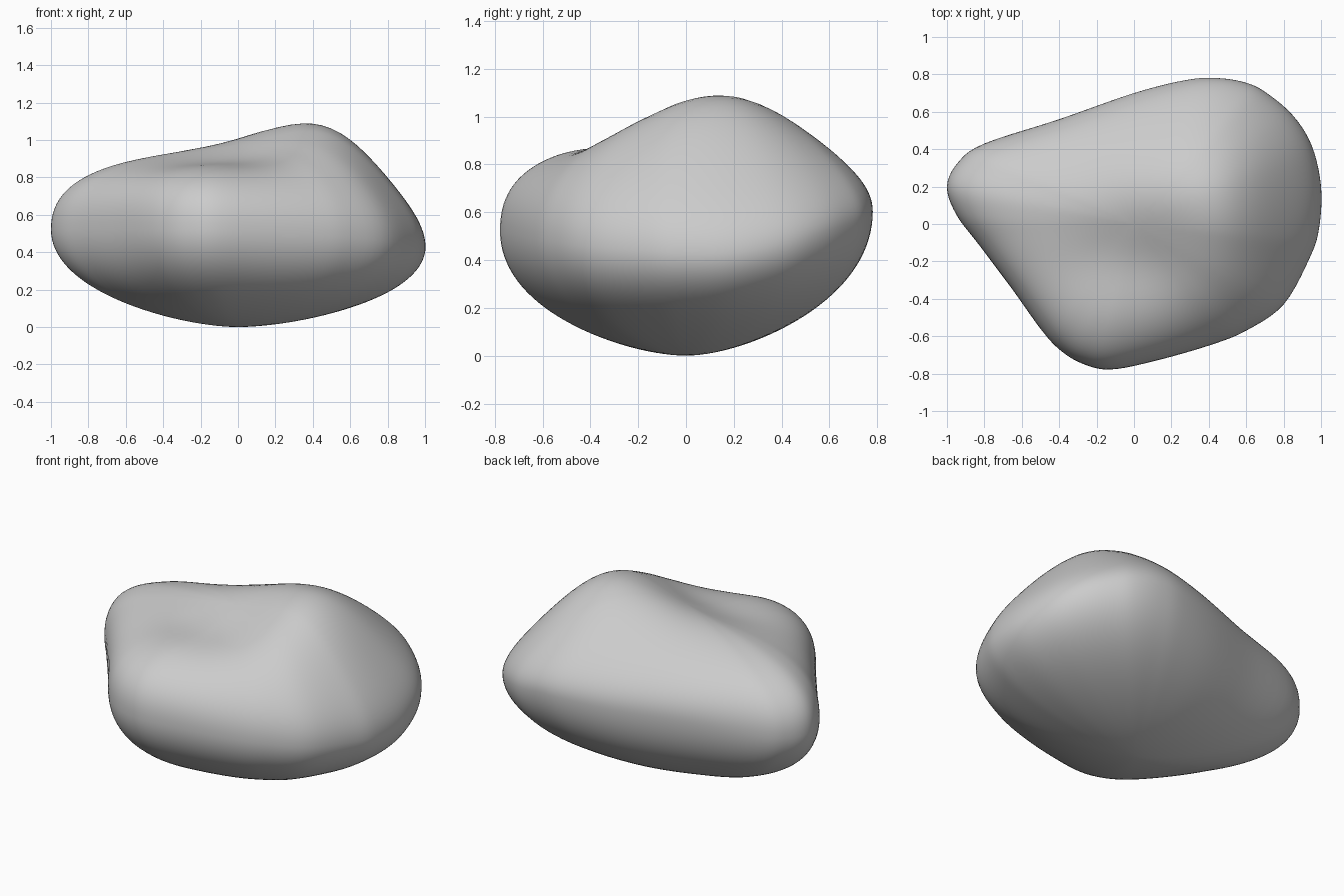
import bpy, bmesh, math

if "Cube" in bpy.data.objects:
    bpy.data.objects.remove(bpy.data.objects["Cube"])

# Widest outline of the boulder: x, y, height, roundness of the shoulder above
OUTLINE = [
    (-1.0, .20, .52, 2.25), (-.94, .33, .52, 2.2), (-.80, .43, .53, 2.2),
    (-.40, .56, .56, 2.15), (.0, .70, .58, 2.15), (.28, .77, .60, 2.1),
    (.45, .78, .60, 2.1), (.60, .755, .58, 2.08), (.71, .70, .56, 2.06),
    (.85, .58, .52, 2.0), (.95, .42, .47, 2.0), (1.0, .20, .43, 2.0),
    (.99, -.02, .43, 2.03), (.94, -.18, .44, 2.05), (.80, -.43, .46, 2.1),
    (.60, -.57, .48, 2.15), (.40, -.65, .49, 2.2), (.10, -.735, .51, 2.3),
    (-.13, -.778, .52, 2.35), (-.28, -.745, .52, 2.4), (-.40, -.67, .52, 2.4),
    (-.50, -.56, .52, 2.45), (-.65, -.35, .52, 2.5), (-.83, -.11, .52, 2.4),
    (-.95, .05, .52, 2.3),
]
STEPS, RINGS = 5, 30


def spline(a, b, c, d, t):
    """Catmull-Rom interpolation of each component."""
    return [.5 * (2 * q + (r - p) * t + (2 * p - 5 * q + 4 * r - s) * t * t
                  + (3 * q - p - 3 * r + s) * t ** 3)
            for p, q, r, s in zip(a, b, c, d)]


def bump(x, y, cx, cy, sx, sy):
    return math.exp(-((x - cx) / sx) ** 2 / 2 - ((y - cy) / sy) ** 2 / 2)


def top_height(x, y):
    """Sloping top: hump on the right, low swell behind, hollow at the front."""
    return (.92 - .075 * x - .03 * y + .28 * bump(x, y, .53, .12, .3, .42)
            + .06 * bump(x, y, -.02, .28, .25, .24)
            - .065 * bump(x, y, .04, -.22, .32, .18))


count = len(OUTLINE)
rim = [spline(*[OUTLINE[(i + k) % count] for k in (-1, 0, 1, 2)], j / STEPS)
       for i in range(count) for j in range(STEPS)]


def ring_point(p, angle):
    """Point on one meridian; angle runs from the top (0) to the bottom (pi)."""
    x, y, z, n = p
    upper = angle <= math.pi / 2 + 1e-6
    blend = math.sin(angle) ** 2
    n = 2 + (n - 2) * blend if upper else 1.75 + .22 * blend
    s = math.sin(angle) ** (2 / n)
    f = max(abs(math.cos(angle)), 1e-9) ** (2 / n)
    if upper:
        x, y = x * s, y * s
        return (x, y, z + (top_height(x, y) - z) * f)
    # the underside rounds off towards an ellipse
    s *= 1 + .5 * (1 - blend) * (1 / math.hypot(x / .97, y / .76) - 1)
    return (x * s, y * s, z * (1 - f))


# Boulder skin: rings from top to bottom
bm = bmesh.new()
rings = [[bm.verts.new(ring_point(p, math.pi * i / (2 * RINGS))) for p in rim]
         for i in range(1, 2 * RINGS)]
for a, b in zip(rings, rings[1:]):
    for i in range(len(rim)):
        j = (i + 1) % len(rim)
        bm.faces.new((a[i], b[i], b[j], a[j]))
for ring, z in ((rings[0], top_height(0, 0)), (rings[-1], 0)):
    pole = bm.verts.new((0, 0, z))
    for i in range(len(ring)):
        bm.faces.new((pole, ring[i], ring[(i + 1) % len(ring)]))

bmesh.ops.recalc_face_normals(bm, faces=bm.faces)
for face in bm.faces:
    face.smooth = True

mesh = bpy.data.meshes.new("boulder")
bm.to_mesh(mesh)
bm.free()
boulder = bpy.data.objects.new("boulder", mesh)
bpy.context.collection.objects.link(boulder)
